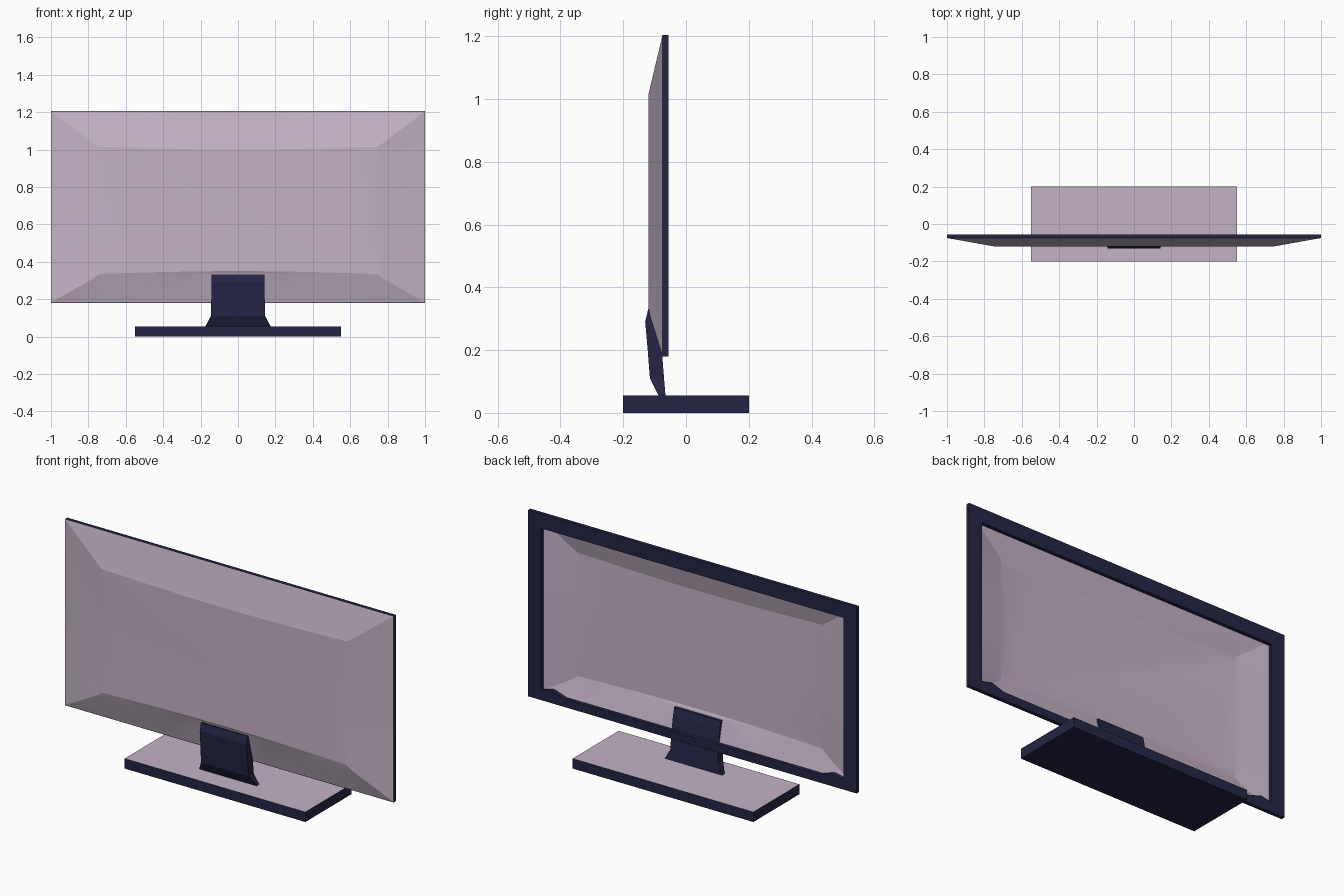
import bpy
import math

cube = bpy.data.objects.get("Cube")
if cube:
    bpy.data.objects.remove(cube, do_unlink=True)


def material(name, rgb):
    mat = bpy.data.materials.new(name)
    mat.use_nodes = True
    mat.diffuse_color = (*rgb, 1)
    mat.node_tree.nodes["Principled BSDF"].inputs["Base Color"].default_value = (*rgb, 1)
    return mat


MAUVE = material("pale mauve", (0.55, 0.45, 0.56))
NAVY = material("dark navy", (0.018, 0.018, 0.06))


def build(name, verts, faces, *mats):
    mesh = bpy.data.meshes.new(name)
    mesh.from_pydata(verts, [], faces)
    for mat in mats:
        mesh.materials.append(mat)
    obj = bpy.data.objects.new(name, mesh)
    bpy.context.collection.objects.link(obj)
    return obj


def bridge(rings):
    """Stack closed rings of equal length; return vertices and side quads."""
    n = len(rings[0])
    verts = [v for ring in rings for v in ring]
    faces = [(r * n + i, r * n + (i + 1) % n, (r + 1) * n + (i + 1) % n, (r + 1) * n + i)
             for r in range(len(rings) - 1) for i in range(n)]
    return verts, faces


# Base slab: dark sides and underside, pale top
def slab(z):
    return [(-0.55, -0.2, z), (0.55, -0.2, z), (0.55, 0.2, z), (-0.55, 0.2, z)]


verts, faces = bridge([slab(0), slab(0.055)])
base = build("base", verts, faces + [(3, 2, 1, 0), (4, 5, 6, 7)], NAVY, MAUVE)
for face in base.data.polygons:
    face.material_index = 1 if face.normal.z > 0.5 else 0

# Neck: rows of height, half width, front y, back y
rows = [(0.05, 0.177, -0.085, -0.065), (0.11, 0.145, -0.115, -0.07),
        (0.2, 0.143, -0.122, -0.077), (0.29, 0.142, -0.13, -0.09),
        (0.332, 0.142, -0.12, -0.1)]
verts, faces = bridge([[(-w, f, z), (w, f, z), (w, b, z), (-w, b, z)]
                       for z, w, f, b in rows])
top = 4 * (len(rows) - 1)
build("neck", verts, faces + [(3, 2, 1, 0), tuple(range(top, top + 4))], NAVY)

# Shell: dished panel with softly bowed edges, open on the bezel side
STEPS = 12


def rounded_ring(y, half, low, high, bow_side=0, bow_low=0, bow_high=0):
    """Rectangle in xz whose four sides bow inwards (or outwards if negative)."""
    ring = []
    for side in range(4):
        for i in range(STEPS):
            t = i / STEPS
            s = math.sin(math.pi * t)
            x, z = half * (2 * t - 1), low + (high - low) * t
            ring.append([(x, y, low + bow_low * s),
                         (half - bow_side * s, y, z),
                         (-x, y, high - bow_high * s),
                         (-half + bow_side * s, y, low + high - z)][side])
    return ring


rings = [rounded_ring(-0.075, 1, 0.182, 1.204),
         rounded_ring(-0.115, 0.775, 0.31, 1.035, 0.025, 0.03, 0.015),
         rounded_ring(-0.12, 0.745, 0.335, 1.015, 0.04, 0.015, 0.015)]
verts, faces = bridge(rings)
count = 4 * STEPS
shell = build("rear_shell", verts, faces + [tuple(range(2 * count, 3 * count))], MAUVE)

# Bezel: flat frame with small raised gussets in its two lower inner corners
inner_half = [(0.78, 0.225), (0.855, 0.25), (0.92, 0.235), (0.92, 1.125)]
outer_half = [(0.78, 0.18), (0.855, 0.18), (1, 0.18), (1, 1.205)]


def mirrored(half, y):
    return [(x, y, z) for x, z in half] + [(-x, y, z) for x, z in reversed(half)]


FRONT, BACK = -0.075, -0.055
loops = [mirrored(outer_half, FRONT), mirrored(outer_half, BACK),
         mirrored(inner_half, BACK), mirrored(inner_half, FRONT)]
verts, faces = bridge(loops + [loops[0]])
bezel = build("bezel", verts, faces, NAVY)

# Weld the bezel seam and turn every closed part outwards
bpy.context.view_layer.update()
import bmesh
for name in ("bezel", "neck", "base", "rear_shell"):
    mesh = bpy.data.objects[name].data
    bm = bmesh.new()
    bm.from_mesh(mesh)
    bmesh.ops.remove_doubles(bm, verts=bm.verts, dist=0.0001)
    if name != "rear_shell":
        bmesh.ops.recalc_face_normals(bm, faces=bm.faces)
    bm.to_mesh(mesh)
    bm.free()

# Soft shading across the shell's gentle creases
bpy.ops.object.select_all(action="DESELECT")
shell.select_set(True)
bpy.context.view_layer.objects.active = shell
bpy.ops.object.shade_smooth_by_angle(angle=math.radians(9))
